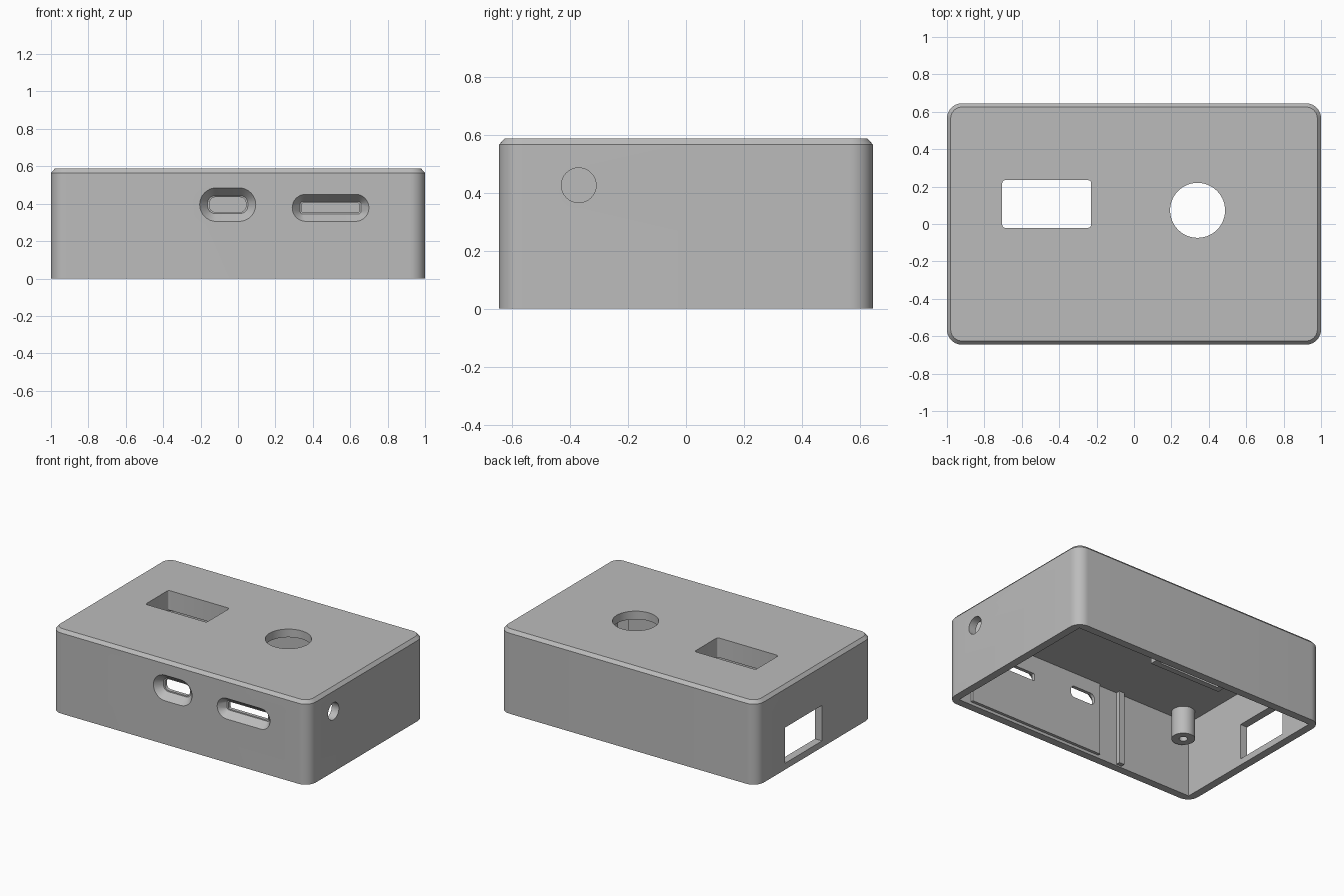
import bpy, bmesh, math

old = bpy.data.objects.get("Cube")
if old:
    bpy.data.objects.remove(old, do_unlink=True)

grey = bpy.data.materials.new("matte grey plastic")
grey.use_nodes = True
COLOUR = (0.5, 0.5, 0.5, 1)
grey.diffuse_color = COLOUR
grey.node_tree.nodes["Principled BSDF"].inputs["Base Color"].default_value = COLOUR


def ring(cu, cv, w, h, r, steps):
    """Rounded rectangle outline; a circle when w = h = 2r."""
    pts = []
    for k, (su, sv) in enumerate([(1, 1), (-1, 1), (-1, -1), (1, -1)]):
        for i in range(steps + 1):
            a = math.pi / 2 * (k + i / steps)
            pts.append((cu + su * (w / 2 - r) + r * math.cos(a),
                        cv + sv * (h / 2 - r) + r * math.sin(a)))
    return pts


def loft(name, axis, centre, sections, steps=8):
    """Solid through sections (position, width, height, radius) along an axis."""
    place = {"x": lambda u, v, p: (p, u, v),
             "y": lambda u, v, p: (u, p, v),
             "z": lambda u, v, p: (u, v, p)}[axis]
    bm = bmesh.new()
    loops = [[bm.verts.new(place(u, v, p)) for u, v in ring(*centre, w, h, r, steps)]
             for p, w, h, r in sections]
    for a, b in zip(loops, loops[1:]):
        for i in range(len(a)):
            j = (i + 1) % len(a)
            bm.faces.new((a[i], a[j], b[j], b[i]))
    bm.faces.new(loops[0])
    bm.faces.new(loops[-1])
    bmesh.ops.remove_doubles(bm, verts=bm.verts, dist=1e-5)
    bmesh.ops.recalc_face_normals(bm, faces=bm.faces)
    mesh = bpy.data.meshes.new(name)
    bm.to_mesh(mesh)
    bm.free()
    mesh.materials.append(grey)
    obj = bpy.data.objects.new(name, mesh)
    bpy.context.collection.objects.link(obj)
    return obj


def box(name, x, y, z):
    """Plain block given its (min, max) on each axis."""
    w, h = x[1] - x[0], y[1] - y[0]
    return loft(name, "z", (sum(x) / 2, sum(y) / 2),
                [(z[0], w, h, 0), (z[1], w, h, 0)], 1)


def combine(target, tool, operation):
    mod = target.modifiers.new(tool.name, "BOOLEAN")
    mod.operation, mod.object, mod.solver = operation, tool, "EXACT"
    bpy.context.view_layer.objects.active = target
    bpy.ops.object.modifier_apply(modifier=mod.name)
    bpy.data.objects.remove(tool, do_unlink=True)


L, W, H = 2.0, 1.29, 0.587
WALL, CEILING = 0.055, 0.53

# Outer case with chamfered top edge, hollowed from below
case = loft("enclosure_case", "z", (0, 0),
            [(0, L, W, 0.08), (H - 0.022, L, W, 0.08), (H, L - 0.04, W - 0.04, 0.06)], 10)
combine(case, box("cavity", (-L / 2 + WALL, L / 2 - WALL),
                  (-W / 2 + WALL, W / 2 - WALL), (-0.1, CEILING)), "DIFFERENCE")

# Inner fittings: port backing, wall rib, display frame
for part in (box("port_backing", (-0.2, 0.85), (-0.61, -0.57), (0.02, 0.55)),
             box("wall_rib", (-0.39, -0.35), (-0.61, -0.56), (0.01, 0.55)),
             box("display_frame", (-0.745, -0.19), (-0.06, 0.275), (0.45, 0.55))):
    combine(case, part, "UNION")

# Screw posts in the four corners
for sx in (-1, 1):
    for sy in (-1, 1):
        at = (sx * 0.83, sy * 0.505)
        combine(case, loft("post", "z", at, [(0.335, 0.15, 0.15, 0.075),
                                             (0.55, 0.15, 0.15, 0.075)]), "UNION")
        combine(case, loft("screw_hole", "z", at, [(0.2, 0.054, 0.054, 0.027),
                                                   (0.5, 0.054, 0.054, 0.027)]), "DIFFERENCE")

# Openings: top display and button, side indicator, side socket
FRONT = -W / 2
cutters = [
    loft("display_window", "z", (-0.467, 0.107),
         [(0.4, 0.475, 0.255, 0.015), (0.7, 0.475, 0.255, 0.015)], 3),
    loft("button_hole", "z", (0.34, 0.073),
         [(0.4, 0.294, 0.294, 0.147), (0.7, 0.294, 0.294, 0.147)], 14),
    loft("indicator_hole", "x", (-0.37, 0.425),
         [(0.92, 0.12, 0.12, 0.06), (1.1, 0.12, 0.12, 0.06)]),
    box("socket_opening", (-1.1, -0.92), (-0.08, 0.33), (0.045, 0.295)),
]
# Front ports: tapered recess leading to a small through slot
for name, at, outer, inner, slot in (
        ("small_port", (-0.055, 0.395), (0.3, 0.18, 0.09), (0.215, 0.095, 0.04), (0.195, 0.08, 0.033)),
        ("wide_port", (0.495, 0.378), (0.41, 0.145, 0.072), (0.325, 0.066, 0.014), (0.305, 0.052, 0.008))):
    cutters.append(loft(name, "y", at, [(FRONT - 0.05, *outer), (FRONT, *outer),
                                        (FRONT + 0.05, *inner), (FRONT + 0.051, *slot),
                                        (FRONT + 0.15, *slot)]))
for cutter in cutters:
    combine(case, cutter, "DIFFERENCE")

# Smooth the rounded corners, keep edges crisp
bpy.ops.object.select_all(action="DESELECT")
case.select_set(True)
bpy.context.view_layer.objects.active = case
bpy.ops.object.shade_smooth_by_angle(angle=math.radians(25))
